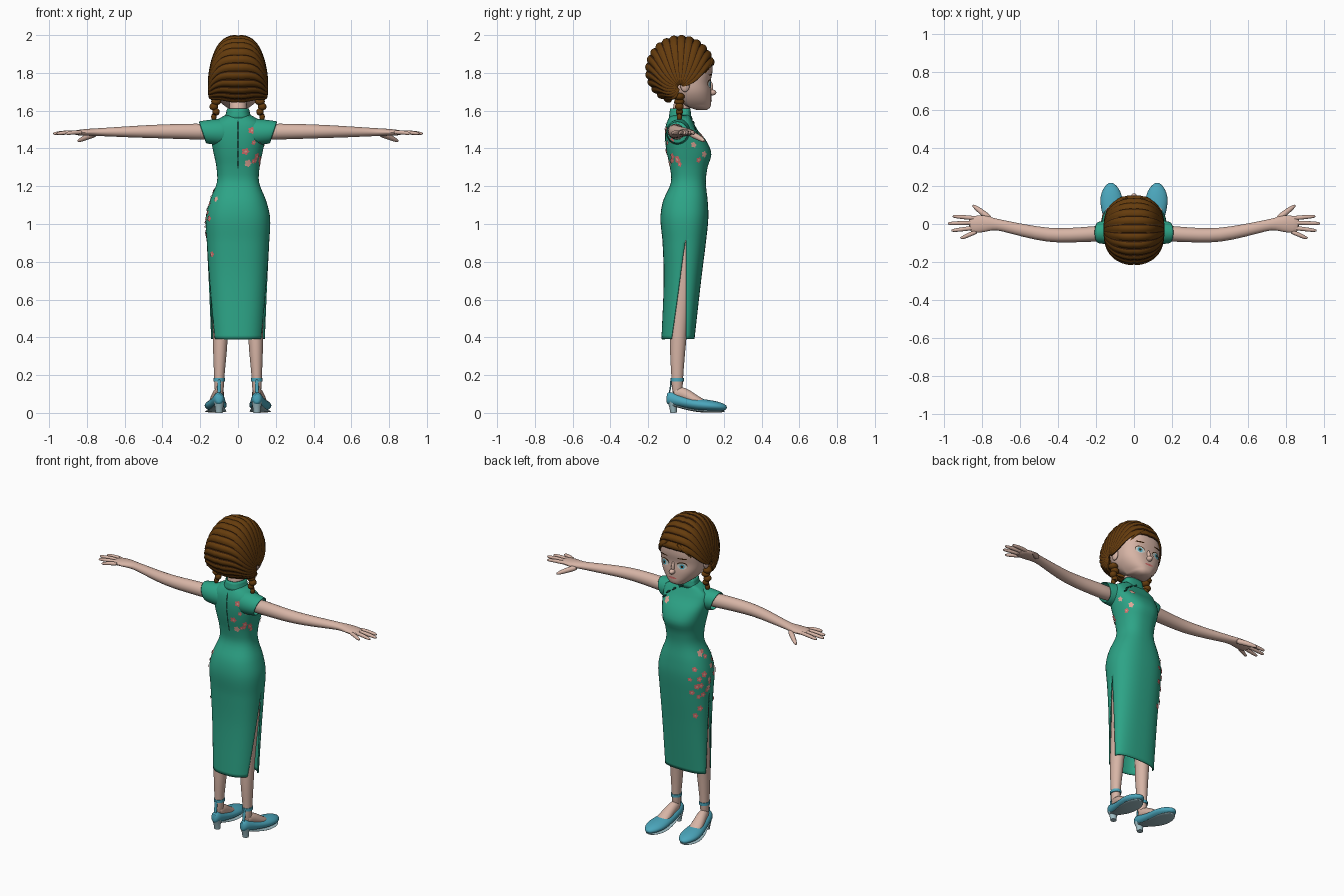
import bpy, bmesh, math, random
from mathutils import Vector

if "Cube" in bpy.data.objects:
    bpy.data.objects.remove(bpy.data.objects["Cube"], do_unlink=True)
random.seed(4)
PI = math.pi


def material(name, r, g, b):
    m = bpy.data.materials.new(name)
    m.use_nodes = True
    m.diffuse_color = (r, g, b, 1)
    bsdf = m.node_tree.nodes["Principled BSDF"]
    bsdf.inputs["Base Color"].default_value = (r, g, b, 1)
    bsdf.inputs["Roughness"].default_value = 0.7
    return m


SKIN = material("skin", .68, .46, .38)
GREEN = material("green silk", .026, .37, .24)
TRIM = material("dark green trim", .006, .06, .04)
HAIR = material("brown hair", .13, .045, .004)
GROOVE = material("dark brown", .035, .011, .002)
SHOE = material("blue leather", .07, .38, .5)
SOLE = material("pale sole", .34, .5, .54)
ROSE = material("rose", .66, .16, .15)
PALE = material("pale pink", .74, .38, .31)
WHITE = material("eye white", .6, .65, .62)


def build(name, verts, faces, mats, mirror=False, thick=0, subsurf=0, weld=False):
    me = bpy.data.meshes.new(name)
    me.from_pydata(verts, [], faces)
    bm = bmesh.new()
    bm.from_mesh(me)
    if weld:
        bmesh.ops.remove_doubles(bm, verts=bm.verts, dist=.0005)
    bmesh.ops.recalc_face_normals(bm, faces=bm.faces)
    bm.to_mesh(me)
    bm.free()
    for m in mats:
        me.materials.append(m)
    ob = bpy.data.objects.new(name, me)
    bpy.context.collection.objects.link(ob)
    if thick:
        ob.modifiers.new("thickness", "SOLIDIFY").thickness = thick
    if mirror:
        ob.modifiers.new("mirror", "MIRROR").use_mirror_merge = False
    if subsurf:
        s = ob.modifiers.new("smooth", "SUBSURF")
        s.levels = s.render_levels = subsurf
    bpy.ops.object.select_all(action="DESELECT")
    ob.select_set(True)
    bpy.context.view_layer.objects.active = ob
    bpy.ops.object.shade_smooth_by_angle(angle=math.radians(50))
    return ob


def grid(rows, cols, closed=True):
    return [(r * cols + c, r * cols + (c + 1) % cols,
             (r + 1) * cols + (c + 1) % cols, (r + 1) * cols + c)
            for r in range(rows - 1) for c in range(cols if closed else cols - 1)]


def tube(name, pts, mat, up=(0, 0, 1), n=16, cap=True, mirror=True, thick=0, subsurf=1):
    """Elliptical tube through (x, y, z, side radius, up radius) stations."""
    P = [Vector(p[:3]) for p in pts]
    verts = []
    for i, p in enumerate(pts):
        d = (P[min(i + 1, len(P) - 1)] - P[max(i - 1, 0)]).normalized()
        u = Vector(up).cross(d).normalized()
        v = d.cross(u)
        verts += [P[i] + u * p[3] * math.cos(a) + v * p[-1] * math.sin(a)
                  for a in (2 * PI * k / n for k in range(n))]
    faces = grid(len(pts), n)
    if cap:
        faces += [tuple(range(n)), tuple(range((len(pts) - 1) * n, len(pts) * n))]
    return build(name, verts, faces, [mat], mirror, thick, subsurf)


def blob(name, c, r, mat, mirror=False):
    bm = bmesh.new()
    bmesh.ops.create_uvsphere(bm, u_segments=16, v_segments=10, radius=1)
    verts = [[c[i] + v.co[i] * r[i] for i in range(3)] for v in bm.verts]
    faces = [[v.index for v in f.verts] for f in bm.faces]
    bm.free()
    return build(name, verts, faces, [mat], mirror)


def surface(profile, seam=0):
    """Smooth body surface from (height, half width, front y, back y) rows."""
    def slope(i, k):
        a, b = profile[max(i - 1, 0)], profile[min(i + 1, len(profile) - 1)]
        return (b[k] - a[k]) / (b[0] - a[0])

    def at(t, z):
        z = min(max(z, profile[0][0]), profile[-1][0])
        i = max(j for j in range(len(profile) - 1) if profile[j][0] <= z)
        a, b = profile[i], profile[i + 1]
        h = b[0] - a[0]
        s = (z - a[0]) / h
        w, f, k = [a[j] * (1 + 2 * s) * (1 - s) ** 2 + b[j] * s * s * (3 - 2 * s)
                   + h * slope(i, j) * s * (1 - s) ** 2 + h * slope(i + 1, j) * s * s * (s - 1)
                   for j in (1, 2, 3)]
        mid = seam if k < seam < f else (f + k) / 2
        c, sn = math.cos(t), math.sin(t)
        y = (f - mid if sn > 0 else k - mid) * abs(sn) ** .9
        return Vector((math.copysign(w * abs(c) ** .78, c), mid + y, z))
    return at


def patch(name, surf, t, z, rt, rz, mat, lift=.003, petals=0):
    """Thin painted shape that follows a body surface."""
    def lifted(t, z):
        p, e = surf(t, z), .004
        nrm = (surf(t + e, z) - surf(t - e, z)).cross(surf(t, z + e) - surf(t, z - e))
        return p + nrm.normalized() * lift
    rim, n = [], 25
    for k in range(n):
        a = 2 * PI * k / n
        r = .6 + .4 * abs(math.cos(petals * a / 2)) if petals else 1
        rim.append(lifted(t + r * rt * math.cos(a) / .13, z + r * rz * math.sin(a)))
    faces = [(k, (k + 1) % n, n) for k in range(n)]
    build(name, rim + [lifted(t, z)], faces, [mat])


# Dress: front and back panels, parted below the hip by side slits
dress = surface([(.39, .142, .045, -.13), (.7, .155, .08, -.118), (.9, .165, .105, -.124),
                 (1.03, .17, .118, -.135), (1.12, .15, .115, -.122), (1.22, .112, .105, -.08),
                 (1.3, .114, .114, -.085), (1.37, .128, .134, -.1), (1.44, .142, .108, -.11),
                 (1.5, .148, .06, -.11), (1.545, .13, .035, -.1), (1.565, .085, .025, -.088),
                 (1.58, .062, .02, -.08)])
levels = [.39 + 1.19 * i / 56 for i in range(57)]
verts, faces, cols = [], [], 25
for side in (0, 1):
    base = len(verts)
    for z in levels:
        gap = .6 * side * max(0, (.92 - z) / .53)
        verts += [dress(side * PI + gap + (PI - 2 * gap) * k / (cols - 1), z) for k in range(cols)]
    faces += [[base + i for i in f] for f in grid(len(levels), cols, False)]
build("dress", verts, faces, [GREEN], thick=.006, weld=True)

# Collar, cap sleeves, back zip, front fastenings
collar = surface([(1.555, .075, .03, -.092), (1.585, .064, .026, -.088), (1.612, .058, .024, -.084)])
verts = [collar(2 * PI * k / 32, z) for z in (1.555, 1.575, 1.595, 1.612) for k in range(32)]
build("collar", verts, grid(4, 32), [GREEN], thick=.006)
sleeve = tube("sleeves", [(.07, -.035, 1.485, .07, .075), (.12, -.04, 1.485, .068, .07),
                          (.16, -.045, 1.485, .062, .064), (.19, -.045, 1.485, .058, .06)],
              GREEN, cap=False, thick=.006)
for v in sleeve.data.vertices:
    if v.co.x > .1:
        v.co.x += (v.co.z - 1.485) * .32
for k in range(5):
    patch("back_zip", dress, 1.5 * PI, 1.32 + .05 * k, .002, .026, TRIM)
for t, z in ((1.5, 1.56), (1.25, 1.535), (1.0, 1.51), (.8, 1.48)):
    p = dress(t, z)
    q = p + Vector((.014, .006, -.012))
    tube("fastening", [(*(p - Vector((.014, 0, -.01))), .004), (*p, .007), (*q, .004)],
         TRIM, n=8, mirror=False)

# Blossoms scattered on the shoulder, the chest and the hip
spots = [(random.uniform(4.85, 6.1), random.uniform(1.3, 1.51)) for _ in range(15)]
spots += [(random.uniform(2.0, 3.7), random.gauss(1.0, .085)) for _ in range(22)]
spots += [(.5, 1.34), (.75, 1.37), (.3, 1.42), (1.1, 1.47), (2.3, .78), (3.8, .84), (3.9, 1.13)]
for t, z in spots:
    r = random.uniform(.013, .022)
    patch("blossom", dress, t, z, r, r, random.choice((ROSE, ROSE, PALE)), .004, 5)
    patch("blossom_heart", dress, t, z, r * .3, r * .3, PALE, .006)

# Arms and hands
tube("arms", [(.1, -.045, 1.485, .045, .045), (.22, -.053, 1.49, .041, .043),
              (.34, -.06, 1.49, .039, .04), (.45, -.06, 1.49, .038, .036),
              (.58, -.035, 1.488, .034, .03), (.7, -.006, 1.487, .029, .023),
              (.74, 0, 1.486, .032, .021), (.79, .003, 1.486, .047, .019),
              (.84, -.003, 1.484, .047, .016), (.87, -.006, 1.483, .036, .011)], SKIN)
for name, y0, tip, y1 in (("index_finger", .03, .955, .04), ("middle_finger", .007, .98, .003),
                          ("ring_finger", -.018, .962, -.034), ("little_finger", -.038, .915, -.073)):
    tube(name, [(.82, y0, 1.485, .012), ((.82 + tip) / 2, (y0 + y1) / 2, 1.486, .012),
                (tip - .015, y1, 1.48, .01), (tip, y1, 1.478, .005)], SKIN, n=10)
tube("thumb", [(.75, .02, 1.478, .018), (.79, .055, 1.465, .017), (.83, .085, 1.447, .013),
               (.85, .1, 1.437, .006)], SKIN, n=10)

# Legs, feet and shoes
tube("legs", [(.1, -.047, .09, .026, .03), (.1, -.046, .18, .026, .03), (.097, -.046, .27, .034, .038),
              (.094, -.043, .38, .04, .044), (.09, -.03, .55, .046, .05), (.085, -.005, .75, .06, .065),
              (.08, 0, .98, .07, .075)], SKIN, up=(0, 1, 0))
tube("feet", [(.1, -.07, .1, .022, .03), (.1, -.035, .11, .027, .036), (.108, .01, .09, .034, .033),
              (.114, .06, .06, .04, .027), (.118, .11, .045, .04, .018)], SKIN)
shoe = tube("shoes", [(.1, -.104, .08, .012, .025), (.1, -.092, .08, .028, .036),
                      (.103, -.045, .066, .036, .032), (.108, .01, .052, .045, .03),
                      (.115, .07, .043, .057, .033), (.119, .125, .038, .062, .031),
                      (.121, .17, .034, .052, .026), (.122, .203, .029, .03, .018),
                      (.122, .217, .027, .01, .008)], SHOE)
tube("shoe_soles", [(.1, -.09, .046, .022, .006), (.104, -.04, .034, .03, .006),
                    (.108, .01, .019, .042, .006), (.116, .07, .009, .056, .007),
                    (.119, .125, .008, .06, .007), (.121, .17, .008, .049, .007),
                    (.122, .208, .01, .018, .006)], SOLE)
tube("shoe_heels", [(.1, -.07, .06, .028, .028), (.1, -.068, .03, .022, .02),
                    (.1, -.066, 0, .019, .017)], SOLE, up=(0, 1, 0), subsurf=0)
tube("ankle_straps", [(.1, -.046, .167, .031, .035), (.1, -.046, .185, .031, .035)],
     SHOE, up=(0, 1, 0), subsurf=0)
tube("heel_straps", [(.1, -.09, .1, .011, .004), (.1, -.08, .14, .01, .004),
                     (.1, -.08, .18, .01, .004)], SHOE, up=(0, 1, 0))

# Neck, head and face
tube("neck", [(0, -.03, 1.52, .052, .05), (0, -.028, 1.6, .046, .044), (0, -.01, 1.69, .05, .048)],
     SKIN, up=(0, 1, 0), mirror=False)
head = surface([(1.603, .02, .108, .06), (1.612, .05, .124, .03), (1.63, .077, .132, -.01),
                (1.66, .105, .134, -.06), (1.7, .126, .134, -.1), (1.75, .135, .13, -.13),
                (1.81, .137, .14, -.14), (1.86, .125, .135, -.14), (1.91, .09, .1, -.12),
                (1.95, .03, .02, -.06)], .02)
verts = [head(2 * PI * k / 40, 1.603 + .347 * i / 32) for i in range(33) for k in range(40)]
build("head", verts, grid(33, 40) + [tuple(range(40)), tuple(range(32 * 40, 33 * 40))], [SKIN])
blob("nose", (0, .137, 1.696), (.017, .024, .016), SKIN)
blob("nose_bridge", (0, .128, 1.722), (.011, .016, .035), SKIN)
blob("ears", (.14, -.005, 1.735), (.013, .025, .036), SKIN, mirror=True)
for s in (-1, 1):
    t = PI / 2 - s * .37
    patch("eye_lash", head, t, 1.744, .032, .022, GROOVE, .002)
    patch("eye", head, t, 1.74, .03, .021, WHITE, .004)
    patch("iris", head, t, 1.739, .015, .016, SHOE, .006)
    patch("pupil", head, t, 1.739, .007, .008, GROOVE, .008)
    patch("eyebrow", head, t - s * .02, 1.79, .03, .004, GROOVE, .003)
patch("lips", head, PI / 2, 1.656, .024, .006, ROSE, .004)

# Hair: locks sweep from a centre parting to both sides
locks, per, rows = 17, 6, 33
front, back = math.radians(82), math.radians(-164)
verts = []
for r in range(rows):
    lat = (r / (rows - 1) - .5) * PI * .985
    sx, cx = math.sin(lat), max(math.cos(lat), 0) ** .72
    for c in range(locks * per + 1):
        a = front + (back - front) * c / (locks * per)
        ridge = .955 + .05 * abs(math.sin(PI * c / per)) - .02 * math.exp(-(lat / .06) ** 2)
        zc = 1.815 - .09 * sx ** 4
        verts.append((.16 * sx * (.97 + .03 * ridge), -.03 + .187 * cx * ridge * math.sin(a),
                      zc + .186 * cx * ridge * math.cos(a)))
hair = build("hair", verts, grid(rows, locks * per + 1, False), [HAIR, GROOVE], thick=.008)
for i, f in enumerate(hair.data.polygons):
    f.material_index = int(i % (locks * per) % per == 0)
for k in range(5):
    r = (.028, .026, .023, .019, .014)[k]
    blob("braid", (.122 + .006 * (-1) ** k, -.035, 1.675 - .027 * k), (r, r, .02), HAIR, mirror=True)
blob("braid_ties", (.122, -.035, 1.582), (.016, .016, .006), GROOVE, mirror=True)
tube("loose_locks", [(.03, .135, 1.88, .012), (.07, .137, 1.855, .011), (.1, .112, 1.82, .008),
                     (.112, .092, 1.785, .002)], HAIR, n=8)
